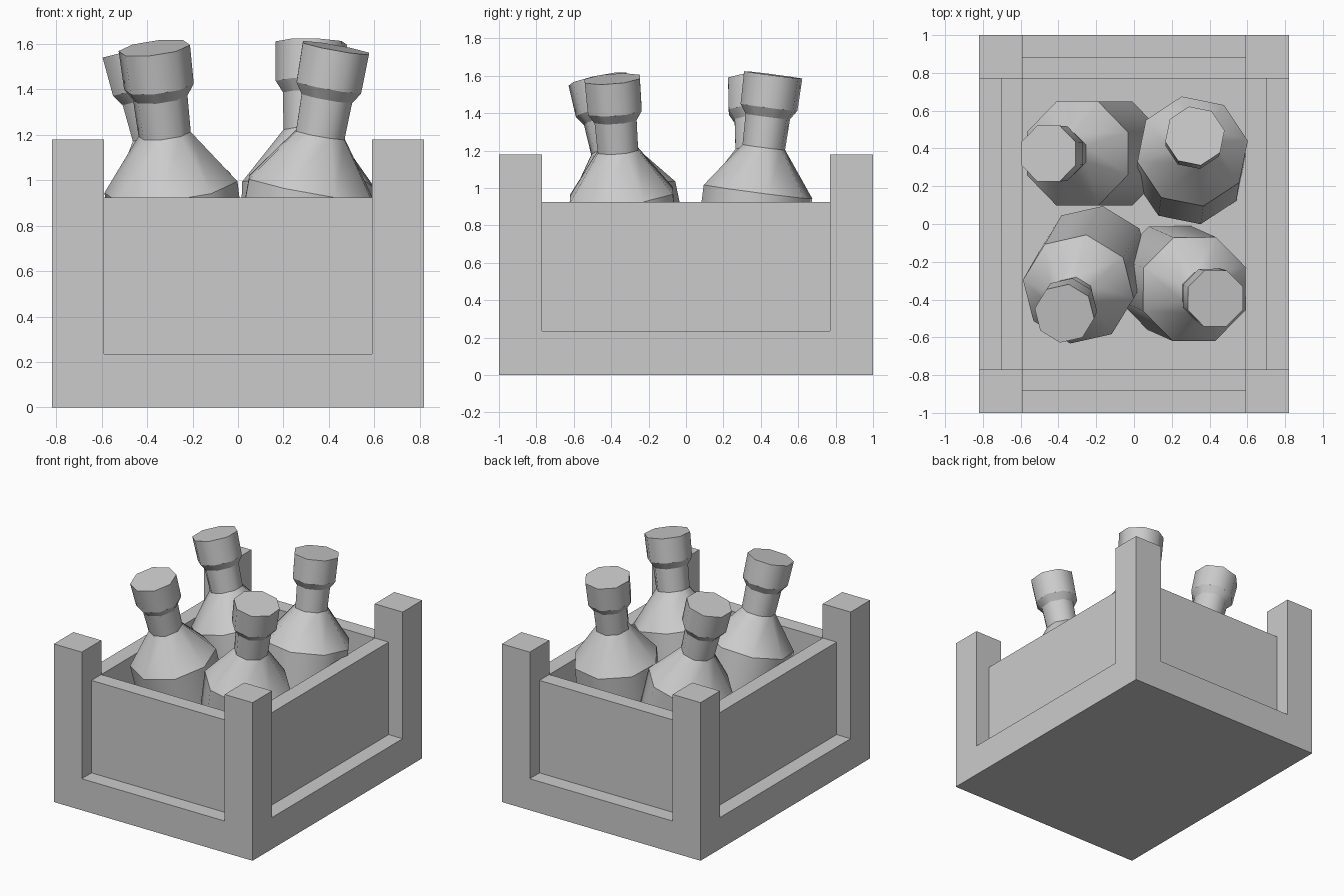
import bpy, bmesh
from math import radians, cos, sin, pi
from mathutils import Vector, Matrix

if "Cube" in bpy.data.objects:
    bpy.data.objects.remove(bpy.data.objects["Cube"])

HX, HY = 0.82, 1.0            # crate outer half sizes
IX, IY = 0.59, 0.77           # crate inner half sizes
FLOOR, RIM, POST = 0.235, 0.925, 1.18


def box(name, lo, hi):
    lo, hi = Vector(lo), Vector(hi)
    bm = bmesh.new()
    bmesh.ops.create_cube(bm, size=1)
    size = hi - lo
    size = Vector([abs(c) for c in size])
    bmesh.ops.scale(bm, vec=size, verts=bm.verts)
    bmesh.ops.translate(bm, vec=(lo + hi) / 2, verts=bm.verts)
    me = bpy.data.meshes.new(name)
    bm.to_mesh(me)
    bm.free()
    ob = bpy.data.objects.new(name, me)
    bpy.context.collection.objects.link(ob)
    return ob


# crate: base slab, corner posts, recessed side panels
box("crate_base", (-HX, -HY, 0), (HX, HY, FLOOR))
for sx in (-1, 1):
    for sy in (-1, 1):
        box("corner_post", (sx * IX, sy * IY, FLOOR), (sx * HX, sy * HY, POST))
for s in (-1, 1):
    box("end_panel", (-IX, s * IY, FLOOR), (IX, s * 0.885, RIM))
    box("side_panel", (s * IX, -IY, FLOOR), (s * 0.705, IY, RIM))

# bottle profile: (radius, height measured from the shoulder ring)
PROFILE = [(0.298, -0.745), (0.298, 0.0), (0.117, 0.24),
           (0.122, 0.405), (0.156, 0.455), (0.160, 0.63)]


def bottle(name, shoulder, lean, phase):
    bm = bmesh.new()
    rings = []
    for r, z in PROFILE:
        rings.append([bm.verts.new((r * cos(radians(phase) + i * pi / 4),
                                    r * sin(radians(phase) + i * pi / 4), z))
                      for i in range(8)])
    for a, b in zip(rings, rings[1:]):
        for i in range(8):
            j = (i + 1) % 8
            bm.faces.new((a[i], a[j], b[j], b[i])).smooth = True
    bm.faces.new(rings[0][::-1])
    bm.faces.new(rings[-1])
    # keep the horizontal rings crisp
    for e in bm.edges:
        if abs(e.verts[0].co.z - e.verts[1].co.z) < 1e-5:
            e.smooth = False
    axis = Vector((lean[0], lean[1], 1))
    rot = Vector((0, 0, 1)).rotation_difference(axis).to_matrix().to_4x4()
    bm.transform(Matrix.Translation(shoulder) @ rot)
    me = bpy.data.meshes.new(name)
    bm.to_mesh(me)
    bm.free()
    ob = bpy.data.objects.new(name, me)
    bpy.context.collection.objects.link(ob)


# four leaning bottles
bottle("bottle_front_right", (0.32, -0.345, 0.965), (0.18, -0.08), 22.5)
bottle("bottle_front_left", (-0.295, -0.345, 0.97), (-0.12, -0.21), 36)
bottle("bottle_back_left", (-0.30, 0.373, 0.965), (-0.25, 0.0), 22.5)
bottle("bottle_back_right", (0.31, 0.385, 0.98), (0.02, 0.13), 11)
